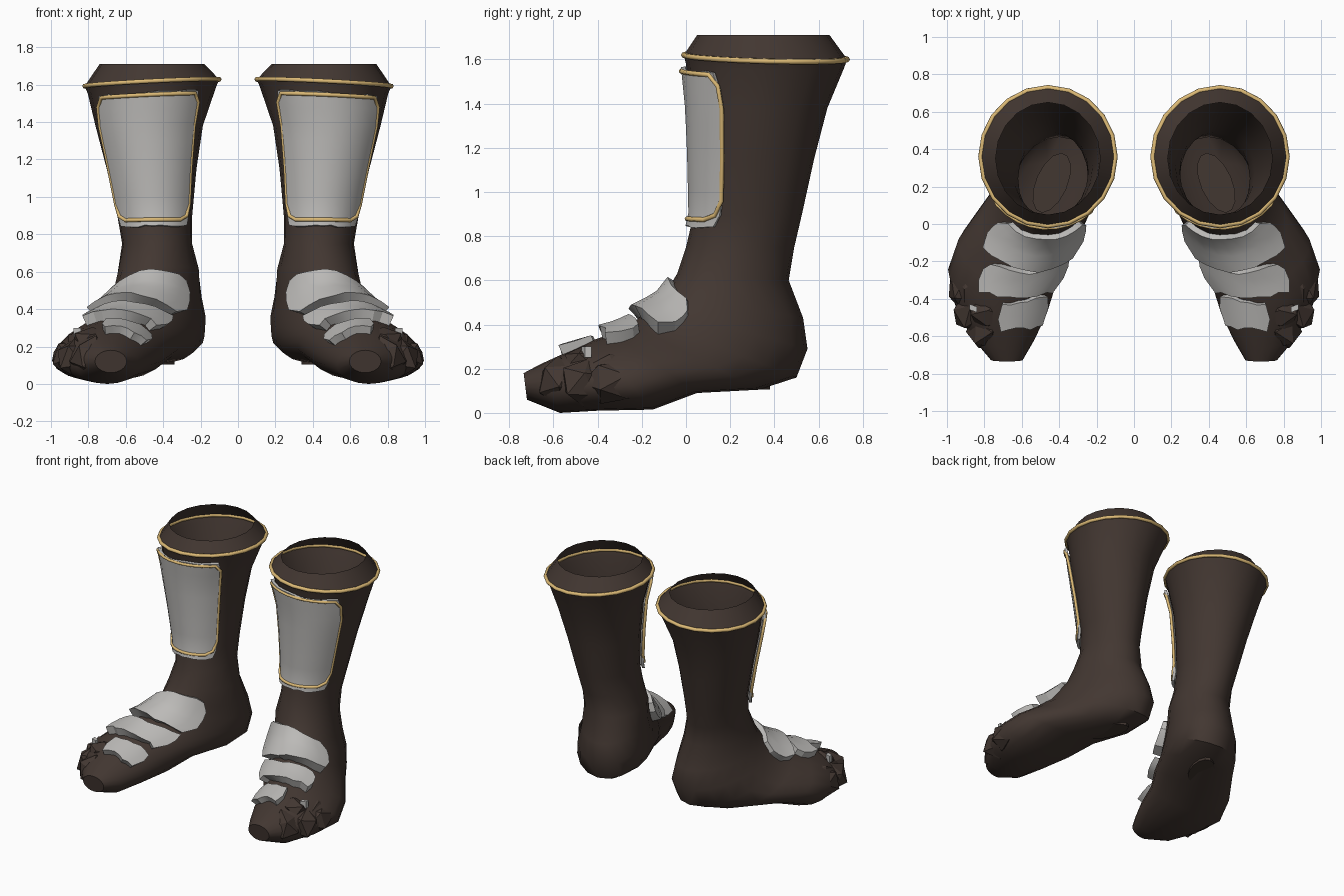
import bpy, bmesh, math, random
from mathutils import Vector, Matrix

if "Cube" in bpy.data.objects:
    bpy.data.objects.remove(bpy.data.objects["Cube"])

random.seed(4)


def material(name, color):
    m = bpy.data.materials.new(name)
    m.diffuse_color = (*color, 1)
    m.use_nodes = True
    m.node_tree.nodes["Principled BSDF"].inputs["Base Color"].default_value = m.diffuse_color
    return m


BROWN = material("dark_brown_leather", (0.055, 0.038, 0.031))
GREY = material("pale_grey_plate", (0.50, 0.49, 0.475))
GOLD = material("gold_trim", (0.72, 0.49, 0.18))

# Boot sections: front y, z | back y, z | front x, back x | half width, low bulge
RINGS = [
    (.05, 1.71, .65, 1.71, .46, .46, .28, 0),
    (-.01, 1.62, .73, 1.60, .46, .46, .36, 0),
    (.00, 1.58, .715, 1.56, .46, .46, .343, 0),
    (.02, 1.38, .64, 1.38, .475, .475, .287, 0),
    (.03, 1.15, .58, 1.15, .462, .462, .24, 0),
    (.035, .90, .525, .90, .445, .445, .20, 0),
    (.00, .75, .49, .75, .435, .43, .187, 0),
    (-.04, .63, .465, .60, .45, .40, .215, 0),
    (-.10, .53, .53, .43, .49, .37, .228, 0),
    (-.15, .48, .55, .29, .53, .36, .255, .05),
    (-.20, .44, .50, .16, .56, .38, .27, .08),
    (-.25, .40, .33, .105, .60, .46, .285, .12),
    (-.33, .36, .05, .09, .63, .63, .305, .2),
    (-.42, .33, -.15, .015, .68, .71, .29, .22),
    (-.55, .27, -.40, .01, .69, .72, .24, .2),
    (-.66, .22, -.57, .0, .69, .70, .165, .1),
    (-.735, .18, -.72, .06, .68, .68, .085, 0),
]


def surf(t, deg):
    """Point on the boot: t runs from cuff to toe, angle 0 is front, 90 outside."""
    t = max(0, min(t, len(RINGS) - 1.001))
    i, f = int(t), t - int(t)
    fy, fz, by, bz, fx, bx, w, k = [a + (b - a) * f for a, b in zip(RINGS[i], RINGS[i + 1])]
    c, s = math.cos(math.radians(deg)), math.sin(math.radians(deg))
    m = (1 + c) / 2
    z = bz + (fz - bz) * m
    if .5 < t < 2.5:
        z -= .018 * s
    return Vector((bx + (fx - bx) * m + w * s * (1 - k * c), by + (fy - by) * m, z))


# Find which way the surface normal points, using the shin as reference
_u, _v = surf(4.3, 0) - surf(3.7, 0), surf(4, 4) - surf(4, -4)
SIGN = 1 if _v.cross(_u).y > 0 else -1


def offset(t, deg, d):
    """Point lifted off the boot surface by d."""
    u = surf(t + .3, deg) - surf(t - .3, deg)
    v = surf(t, deg + 4) - surf(t, deg - 4)
    return surf(t, deg) - v.cross(u).normalized() * d * SIGN


def finish(ob, mat, smooth):
    ob.data.materials.append(mat)
    if smooth:
        bpy.ops.object.select_all(action='DESELECT')
        ob.select_set(True)
        bpy.context.view_layer.objects.active = ob
        bpy.ops.object.shade_smooth_by_angle(angle=math.radians(smooth))
    ob.modifiers.new("pair", 'MIRROR').use_mirror_merge = False
    return ob


def mesh_object(name, bm, mat, smooth=0):
    bmesh.ops.recalc_face_normals(bm, faces=bm.faces)
    me = bpy.data.meshes.new(name)
    bm.to_mesh(me)
    bm.free()
    ob = bpy.data.objects.new(name, me)
    bpy.context.collection.objects.link(ob)
    return finish(ob, mat, smooth)


def boot():
    bm = bmesh.new()
    n = 20
    rows = [[bm.verts.new(surf(t, 360 * j / n)) for j in range(n)] for t in range(len(RINGS))]
    for a, b in zip(rows, rows[1:]):
        for j in range(n):
            bm.faces.new((a[j], a[(j + 1) % n], b[(j + 1) % n], b[j]))
    bm.faces.new(rows[-1])
    ob = mesh_object("boot", bm, BROWN, 40)
    # make sure the open shell faces outward
    if ob.data.polygons[4 * n].normal.y > 0:
        ob.data.flip_normals()


def plate(name, t0, t1, a0, a1, lift0, lift1, bow=0, skew=0, jitter=0, nu=4, nv=8,
          smooth=0, flare=0, sink=-.012):
    """Closed curved slab hugging the boot, a0..a1 wide, t0..t1 long."""
    bm = bmesh.new()
    outer, inner = [], []
    mid = (a0 + a1) / 2
    for i in range(nu + 1):
        u = i / nu
        ro, ri = [], []
        for j in range(nv + 1):
            v = j / nv
            shrink = (1 - .12 * (2 * u - 1) ** 4) * (1 + flare * u)
            deg = mid + (a0 + (a1 - a0) * v - mid) * shrink
            edge = i in (0, nu) or j in (0, nv)
            r = random.uniform(-1, 1) * jitter if edge else 0
            t = t0 + (t1 - t0) * u + bow * (2 * v - 1) ** 2 + skew * v * (1 - u) + r
            ro.append(bm.verts.new(offset(t, deg, lift0 + (lift1 - lift0) * u)))
            ri.append(bm.verts.new(offset(t, deg, sink)))
        outer.append(ro)
        inner.append(ri)
    for g in (outer, inner):
        for i in range(nu):
            for j in range(nv):
                bm.faces.new((g[i][j], g[i][j + 1], g[i + 1][j + 1], g[i + 1][j]))

    def border(g):
        return g[0] + [r[-1] for r in g[1:]] + g[-1][-2::-1] + [r[0] for r in g[-2:0:-1]]
    o, n = border(outer), border(inner)
    for k in range(len(o)):
        m = (k + 1) % len(o)
        bm.faces.new((o[k], o[m], n[m], n[k]))
    mesh_object(name, bm, GREY, smooth)


def trim(name, points, radius):
    """Closed gold cord through the points."""
    cu = bpy.data.curves.new(name, 'CURVE')
    cu.dimensions = '3D'
    cu.bevel_depth = radius
    cu.bevel_resolution = 1
    sp = cu.splines.new('POLY')
    sp.points.add(len(points) - 1)
    for p, co in zip(sp.points, points):
        p.co = (*co, 1)
    sp.use_cyclic_u = True
    ob = bpy.data.objects.new(name, cu)
    bpy.context.collection.objects.link(ob)
    finish(ob, GOLD, 0)


boot()

# Cuff trim
trim("cuff_trim", [surf(1, 18 * j) for j in range(20)], .013)

# Shin guard with its gold border along the edges, turned slightly outward
TURN = 4
plate("shin_guard", 2.1, 5.4, TURN - 54, TURN + 54, .025, .025, jitter=.04, nu=8, nv=10,
      smooth=35, flare=.12, sink=.006)
side = [(2.4, 51.5, .021), (3, 55, .019), (4, 57, .019), (4.75, 58, .019), (5.02, 52, .026)]
loop = [(2.15, a, .026) for a in range(-44, 45, 11)] + side
loop += [(5.17, a, .026) for a in range(40, -41, -10)] + [(t, -a, d) for t, a, d in side[::-1]]
trim("shin_guard_trim", [offset(t, a + TURN, d) for t, a, d in loop], .011)

# Overlapping instep plates with raised front lips
plate("instep_plate", 7.0, 10.2, -54, 57, .03, .07, bow=.6, skew=.6, jitter=.1, smooth=25)
plate("middle_foot_plate", 10.8, 12.4, -56, 42, .045, .058, bow=.3, jitter=.12, nu=3, smooth=25)
plate("front_foot_plate", 12.9, 14.0, -62, 10, .025, .045, bow=.15, jitter=.1, nu=2, nv=6, smooth=25)

# Craggy toes and broken leather lumps: position, size and turn
TOES = [
    ((.68, -.645, .125), (.10, .09, .09), 0), ((.79, -.57, .14), (.10, .11, .11), 20),
    ((.865, -.45, .14), (.10, .12, .11), 35), ((.90, -.33, .14), (.09, .13, .10), 8),
    ((.78, -.46, .24), (.10, .10, .06), 30), ((.85, -.33, .23), (.08, .10, .05), 15),
]
for k, (loc, size, turn) in enumerate(TOES):
    bm = bmesh.new()
    bmesh.ops.create_icosphere(bm, subdivisions=1, radius=1.08)
    spin = Matrix.Rotation(random.uniform(0, 6), 3, 'Z') @ Matrix.Rotation(random.uniform(0, 6), 3, 'X')
    place = Matrix.Rotation(math.radians(turn), 3, 'Z')
    for v in bm.verts:
        # roughly chipped block turned along the foot's outline
        p = spin @ v.co * random.uniform(.88, 1.06)
        v.co = Vector(loc) + place @ Vector([p[i] * size[i] for i in range(3)])
    mesh_object("toe_lump_%d" % (k + 1), bm, BROWN, 25)

# Small loose chip of plate beside the front plate
bm = bmesh.new()
bmesh.ops.create_cube(bm, size=1)
for v in bm.verts:
    v.co = Vector((.86 + v.co.x * .04, -.45 + v.co.y * .03 + v.co.x * .015, .275 + v.co.z * .05))
mesh_object("plate_chip", bm, GREY)

# Thin heel sole
bm = bmesh.new()
bmesh.ops.create_cone(bm, cap_ends=True, segments=14, radius1=1, radius2=1, depth=1)
for v in bm.verts:
    v.co = Vector((.44 + v.co.x * .09 - v.co.y * .05, .22 + v.co.y * .16, .13 + v.co.z * .05))
mesh_object("heel_sole", bm, BROWN, 30)
